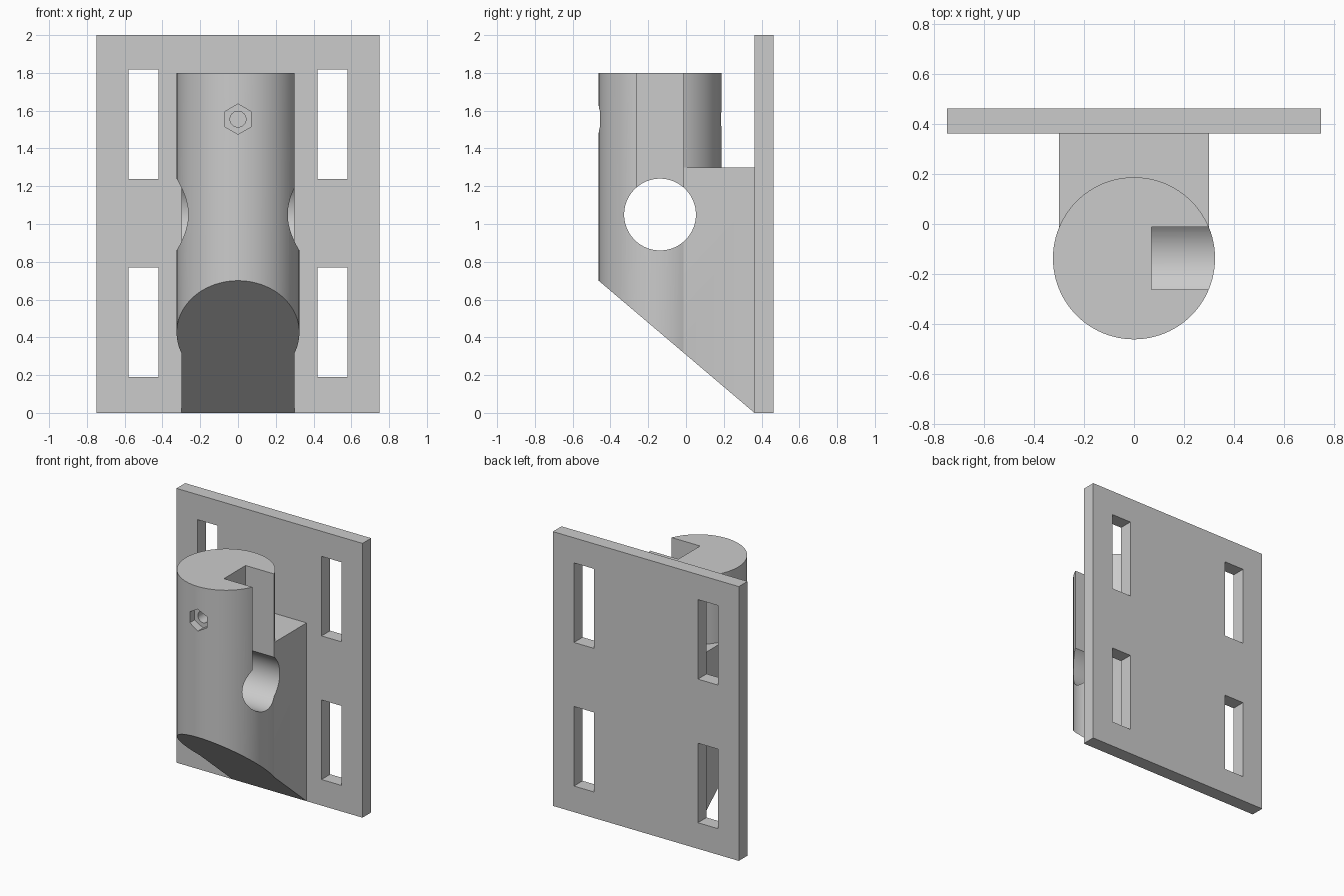
import bpy
import math

default = bpy.data.objects.get("Cube")
if default:
    bpy.data.objects.remove(default)

steel = bpy.data.materials.new("plain_grey")
steel.use_nodes = True
grey = (0.6, 0.6, 0.6, 1)
steel.diffuse_color = grey
steel.node_tree.nodes["Principled BSDF"].inputs["Base Color"].default_value = grey


def finish(name):
    ob = bpy.context.object
    ob.name = name
    bpy.ops.object.transform_apply(location=True, rotation=True, scale=True)
    ob.data.materials.append(steel)
    return ob


def box(name, x, y, z):
    """Box from three (low, high) ranges."""
    ranges = (x, y, z)
    bpy.ops.mesh.primitive_cube_add(size=1, location=[(a + b) / 2 for a, b in ranges])
    bpy.context.object.scale = [b - a for a, b in ranges]
    return finish(name)


def rod(name, radius, length, centre, turn=(0, 0, 0), sides=96):
    bpy.ops.mesh.primitive_cylinder_add(vertices=sides, radius=radius, depth=length,
                                        location=centre, rotation=turn)
    return finish(name)


def combine(target, tool, operation):
    """Apply a boolean and discard the tool."""
    mod = target.modifiers.new("join", "BOOLEAN")
    mod.operation, mod.solver, mod.object = operation, "EXACT", tool
    bpy.context.view_layer.objects.active = target
    bpy.ops.object.modifier_apply(modifier=mod.name)
    bpy.data.objects.remove(tool)


FRONT, BACK = 0.3625, 0.4625     # plate faces
AXIS_Y, RADIUS = -0.1375, 0.325  # post
quarter = math.pi / 2

# Mounting plate with four tall slots
plate = box("mounting_plate", (-0.75, 0.75), (FRONT, BACK), (0, 2))
for side in (-1, 1):
    for z in (0.48, 1.527):
        x = 0.5 * side
        slot = box("slot_cutter", (x - 0.08, x + 0.08), (FRONT - 0.1, BACK + 0.1),
                   (z - 0.29, z + 0.29))
        combine(plate, slot, "DIFFERENCE")

# Round post joined to the plate by a web
post = rod("round_post", RADIUS, 1.8, (0, AXIS_Y, 0.9))
web = box("web", (-0.3, 0.3), (AXIS_Y, FRONT), (0, 1.3))
combine(post, web, "UNION")

# Sloping underside
low_edge = AXIS_Y - RADIUS
profile = [(FRONT, 0), (low_edge - 0.165, 0.84), (low_edge - 0.165, -0.5), (FRONT, -0.5)]
verts = [(x, y, z) for x in (-0.6, 0.6) for y, z in profile]
sides = [(i, (i + 1) % 4, (i + 1) % 4 + 4, i + 4) for i in range(4)]
mesh = bpy.data.meshes.new("slope")
mesh.from_pydata(verts, [], sides + [(3, 2, 1, 0), (4, 5, 6, 7)])
slope = bpy.data.objects.new("slope_cutter", mesh)
bpy.context.collection.objects.link(slope)
combine(post, slope, "DIFFERENCE")

# Cross hole, side channel, bolt hole and hexagonal nut recess
cutters = (
    rod("cross_hole", 0.19, 1, (0, AXIS_Y, 1.05), (0, quarter, 0)),
    box("side_channel", (0.07, 0.5), (AXIS_Y - 0.125, AXIS_Y + 0.125), (1.05, 1.9)),
    rod("bolt_hole", 0.042, 0.8, (0, AXIS_Y, 1.555), (quarter, 0, 0), 32),
    rod("nut_recess", 0.08, 0.2, (0, low_edge - 0.04, 1.555), (quarter, 0, 0), 6),
)
for cutter in cutters:
    combine(post, cutter, "DIFFERENCE")

bpy.ops.object.select_all(action="DESELECT")
post.select_set(True)
bpy.context.view_layer.objects.active = post
bpy.ops.object.shade_smooth_by_angle(angle=math.radians(25))
